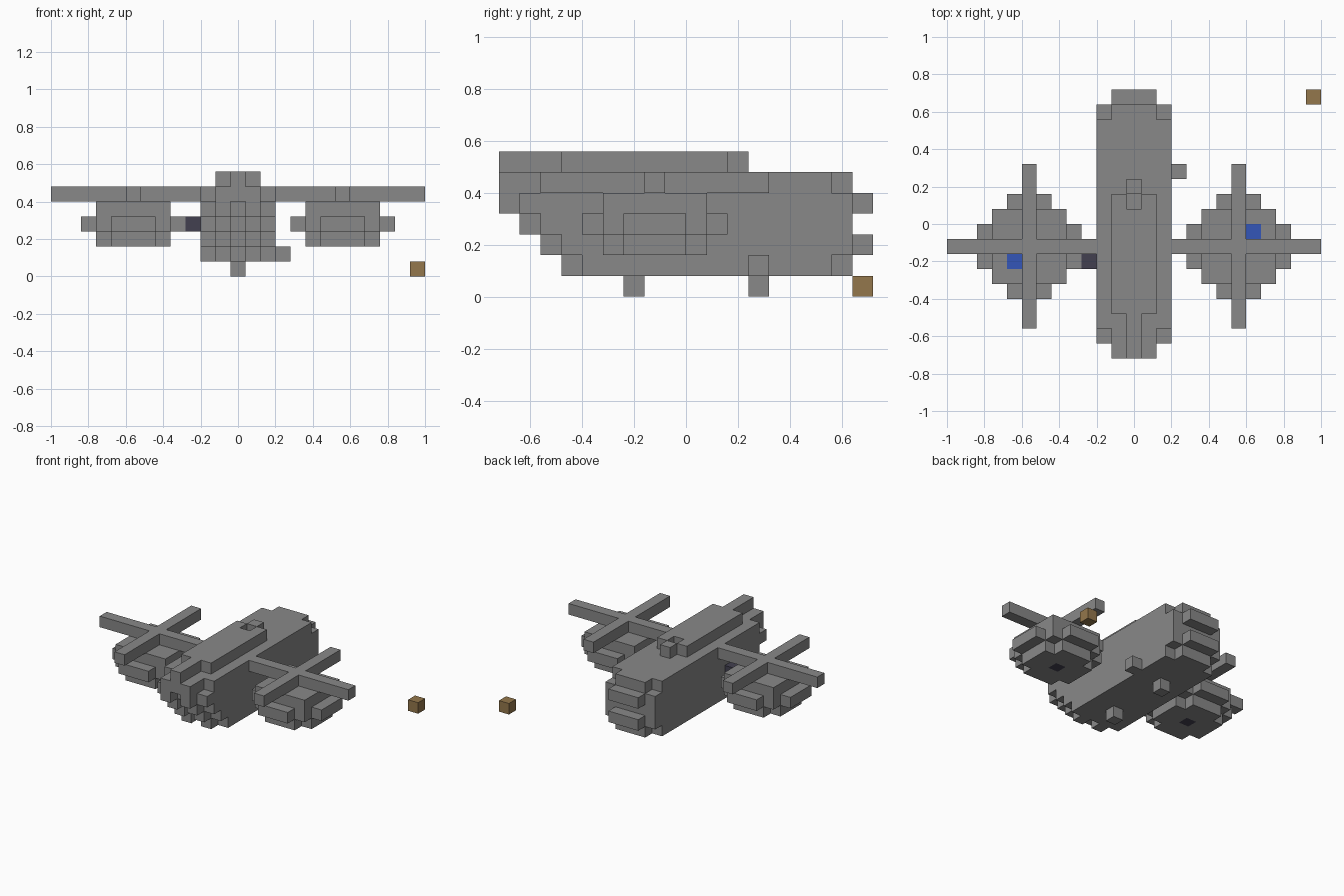
import bpy
import bmesh
from mathutils import Vector

if "Cube" in bpy.data.objects:
    bpy.data.objects.remove(bpy.data.objects["Cube"], do_unlink=True)

U = 0.08                           # block size
ORIGIN = Vector((-1, -0.72, 0))    # corner of block (0, 0, 0)


def material(name, rgb):
    mat = bpy.data.materials.new(name)
    mat.use_nodes = True
    linear = [(c / 255 / 12.92) if c < 11 else ((c / 255 + 0.055) / 1.055) ** 2.4 for c in rgb]
    mat.diffuse_color = (*linear, 1)
    mat.node_tree.nodes["Principled BSDF"].inputs["Base Color"].default_value = (*linear, 1)
    return mat


GREY = material("hull grey", (136, 136, 136))
DARK = material("dark metal", (66, 64, 80))
BLUE = material("marker blue", (51, 86, 185))
TAN = material("crate tan", (148, 119, 76))


def block(x, y, z):
    """Cells of a box; each argument is an inclusive index range."""
    return {(i, j, k) for i in range(x[0], x[1] + 1)
            for j in range(y[0], y[1] + 1) for k in range(z[0], z[1] + 1)}


def build(name, cells, mat=GREY, accents=None):
    """Skin a set of cells with outer faces only, then merge flat areas."""
    accents = accents or {}
    mats = [mat] + sorted(set(accents.values()), key=lambda m: m.name)
    bm = bmesh.new()
    for cell in cells:
        for axis in range(3):
            for sign in (0, 1):
                near = list(cell)
                near[axis] += 2 * sign - 1
                if tuple(near) in cells:
                    continue
                a, b = (axis + 1) % 3, (axis + 2) % 3
                ring = [(0, 0), (1, 0), (1, 1), (0, 1)]
                verts = []
                for u, v in (ring if sign else ring[::-1]):
                    p = Vector(cell)
                    p[axis] += sign
                    p[a] += u
                    p[b] += v
                    verts.append(bm.verts.new(ORIGIN + p * U))
                face = bm.faces.new(verts)
                face.material_index = mats.index(accents.get(cell, mat))
    bmesh.ops.remove_doubles(bm, verts=bm.verts, dist=U / 100)
    bmesh.ops.dissolve_limit(bm, angle_limit=0.01, verts=bm.verts, edges=bm.edges,
                             delimit={'MATERIAL'})
    mesh = bpy.data.meshes.new(name)
    bm.to_mesh(mesh)
    bm.free()
    for m in mats:
        mesh.materials.append(m)
    obj = bpy.data.objects.new(name, mesh)
    bpy.context.collection.objects.link(obj)
    return obj


# Fuselage: per layer, a wide body and a narrower core reaching past it
WIDE, CORE, MID = (10, 14), (11, 13), (12, 12)
layers = {  # layer: (wide y range, core y range)
    1: ((4, 15), (3, 16)),
    2: ((3, 16), (2, 17)),
    3: ((2, 16), (1, 16)),
    4: ((1, 16), (0, 17)),
    5: ((2, 15), (0, 16)),
}
hull = set()
for k, (wide, core) in layers.items():
    hull |= block(WIDE, wide, (k, k)) | block(CORE, core, (k, k))
    if k < 5:                      # groove down the nose
        hull.discard((12, core[0], k))

# Roof ridge with a narrow front, a small slot and a tail stub
hull |= block(CORE, (3, 10), (6, 6)) | block(MID, (0, 11), (6, 6))
hull.discard((12, 10, 6))
build("fuselage", hull)

# Landing feet, side step and side link
build("front_foot", {(12, 6, 0)})
build("rear_foot", {(12, 12, 0)})
build("side_step", {(15, 12, 1)})
build("engine_link", {(9, 6, 3)}, DARK)

# Rotor pods: stepped disc, cap plates and crossed blades
HUB_Y = 7
for side, cx, span, marker in (("left", 19, (15, 24), (20, 8, 4)),
                               ("right", 5, (0, 9), (4, 6, 4))):
    pod = set()
    for i in range(-3, 4):
        for j in range(-3, 4):
            far, total = max(abs(i), abs(j)), abs(i) + abs(j)
            if total <= 4:
                pod.add((cx + i, HUB_Y + j, 3))
            if far <= 2:
                pod.add((cx + i, HUB_Y + j, 4))
                if total <= 3:
                    pod.add((cx + i, HUB_Y + j, 2))
    build(side + "_pod", pod, GREY, {marker: BLUE, (cx, HUB_Y, 2): DARK})
    blades = block(span, (HUB_Y, HUB_Y), (5, 5)) | block((cx, cx), (2, 12), (5, 5))
    build(side + "_rotor", blades)

# Loose crate
build("crate", {(24, 17, 0)}, TAN)
